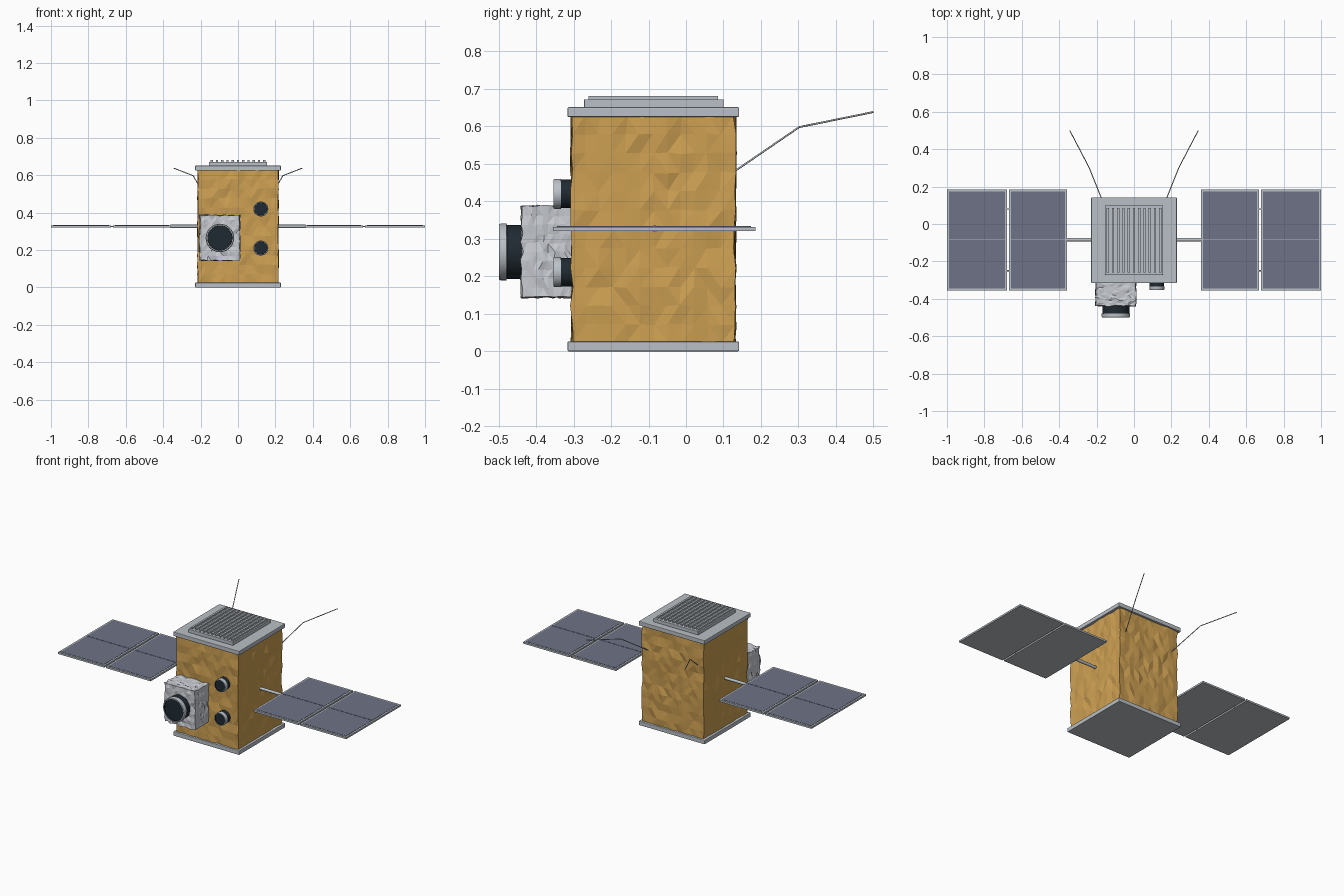
import bpy, bmesh, math, random
from mathutils import Vector, Matrix

if "Cube" in bpy.data.objects:
    bpy.data.objects.remove(bpy.data.objects["Cube"])

random.seed(4)


def material(name, rgb):
    m = bpy.data.materials.new(name)
    m.diffuse_color = (*rgb, 1)
    m.use_nodes = True
    m.node_tree.nodes["Principled BSDF"].inputs["Base Color"].default_value = m.diffuse_color
    return m


GOLD = material("gold foil", (0.61, 0.35, 0.085))
SILVER = material("silver foil", (0.58, 0.60, 0.64))
GREY = material("light grey metal", (0.49, 0.53, 0.57))
CELL = material("blue grey cells", (0.155, 0.17, 0.24))
DARK = material("dark glass", (0.014, 0.023, 0.032))


def finish(name, bm, mats):
    me = bpy.data.meshes.new(name)
    bm.to_mesh(me)
    bm.free()
    for m in mats:
        me.materials.append(m)
    ob = bpy.data.objects.new(name, me)
    bpy.context.collection.objects.link(ob)
    return ob


def cube(lo, hi):
    lo, hi = Vector(lo), Vector(hi)
    bm = bmesh.new()
    mat = Matrix.Translation((lo + hi) / 2) @ Matrix.Diagonal((*(hi - lo), 1))
    bmesh.ops.create_cube(bm, size=1, matrix=mat)
    return bm


def box(name, lo, hi, mat, bevel=0):
    ob = finish(name, cube(lo, hi), [mat])
    if bevel:
        b = ob.modifiers.new("bevel", 'BEVEL')
        b.width, b.segments = bevel, 2
    return ob


def foil_box(name, lo, hi, mat, cuts, jitter):
    """Box with a crumpled, faceted skin."""
    bm = cube(lo, hi)
    bmesh.ops.subdivide_edges(bm, edges=bm.edges[:], cuts=cuts, use_grid_fill=True)
    bm.normal_update()
    for v in bm.verts:
        side = Vector([random.uniform(-1, 1) for _ in range(3)])
        v.co += v.normal * random.uniform(-jitter, jitter) + side * jitter * 0.9
    bmesh.ops.triangulate(bm, faces=bm.faces[:])
    return finish(name, bm, [mat])


def tube(name, points, radius, mat, sides=12):
    cu = bpy.data.curves.new(name, 'CURVE')
    cu.dimensions = '3D'
    cu.bevel_depth, cu.use_fill_caps = radius, True
    cu.bevel_resolution = (sides - 4) // 2
    sp = cu.splines.new('POLY')
    sp.points.add(len(points) - 1)
    for p, co in zip(sp.points, points):
        p.co = (*co, 1)
    cu.materials.append(mat)
    ob = bpy.data.objects.new(name, cu)
    bpy.context.collection.objects.link(ob)


def lathe(name, x, z, profile, mats, sides=32):
    """Revolve (radius, y, material) points around a y axis line."""
    bm = bmesh.new()
    rings = []
    for r, y, _ in profile:
        rings.append([bm.verts.new((x + r * math.cos(t), y, z + r * math.sin(t)))
                      for t in (2 * math.pi * i / sides for i in range(sides))])
    for (a, b), p in zip(zip(rings, rings[1:]), profile[1:]):
        for i in range(sides):
            j = (i + 1) % sides
            bm.faces.new((a[i], a[j], b[j], b[i])).material_index = p[2]
    bm.faces.new(rings[-1]).material_index = profile[-1][2]
    bm.faces.new(rings[0][::-1])
    bmesh.ops.recalc_face_normals(bm, faces=bm.faces[:])
    ob = finish(name, bm, mats)
    bpy.context.view_layer.objects.active = ob
    ob.select_set(True)
    bpy.ops.object.shade_smooth_by_angle(angle=math.radians(30))
    ob.select_set(False)


# Body with end plates
foil_box("foil_body", (-0.214, -0.304, 0.02), (0.214, 0.13, 0.63), GOLD, 11, 0.0035)
box("bottom_plate", (-0.229, -0.316, 0), (0.229, 0.142, 0.026), GREY, 0.003)
box("top_plate", (-0.229, -0.316, 0.625), (0.229, 0.142, 0.651), GREY, 0.003)

# Radiator with fins on the roof
box("radiator_base", (-0.155, -0.272, 0.65), (0.155, 0.1, 0.672), GREY, 0.002)
for i in range(11):
    x = -0.14 + 0.028 * i
    box("radiator_fin", (x - 0.006, -0.26, 0.664), (x + 0.006, 0.086, 0.681), GREY)

# Camera housing and lens
foil_box("camera_housing", (-0.204, -0.438, 0.145), (0.009, -0.295, 0.386), SILVER, 9, 0.003)
lathe("camera_lens", -0.097, 0.265,
      [(0.072, -0.43, 0), (0.072, -0.478, 0), (0.076, -0.479, 1), (0.076, -0.494, 1),
       (0.073, -0.499, 1), (0.067, -0.499, 1), (0.066, -0.493, 0)], [DARK, GREY], 40)

# Two small sensors beside the camera
for z in (0.211, 0.42):
    lathe("small_sensor", 0.122, z,
          [(0.038, -0.3, 0), (0.038, -0.333, 0), (0.040, -0.334, 1), (0.040, -0.35, 1),
           (0.038, -0.354, 1), (0.035, -0.354, 1), (0.034, -0.35, 0)], [DARK, GREY])

# Solar wings and antennas, mirrored left and right
for s in (-1, 1):
    tube("wing_arm", [(s * 0.2, -0.084, 0.327), (s * 0.362, -0.084, 0.327)], 0.009, GREY)
    for x0, x1 in ((0.357, 0.668), (0.679, 1.0)):
        a, b = sorted((s * x0, s * x1))
        box("panel_frame", (a, -0.355, 0.321), (b, 0.185, 0.332), GREY)
        for y0, y1 in ((-0.344, -0.0865), (-0.0835, 0.174)):
            box("solar_cells", (a + 0.011, y0, 0.331), (b - 0.011, y1, 0.3335), CELL)
    for y in (-0.25, 0.08):
        tube("panel_hinge", [(s * 0.664, y, 0.3265), (s * 0.683, y, 0.3265)], 0.003, GREY, 8)
    tube("antenna", [(s * 0.168, 0.122, 0.475), (s * 0.24, 0.302, 0.598),
                     (s * 0.343, 0.499, 0.638)], 0.0025, GREY, 8)
